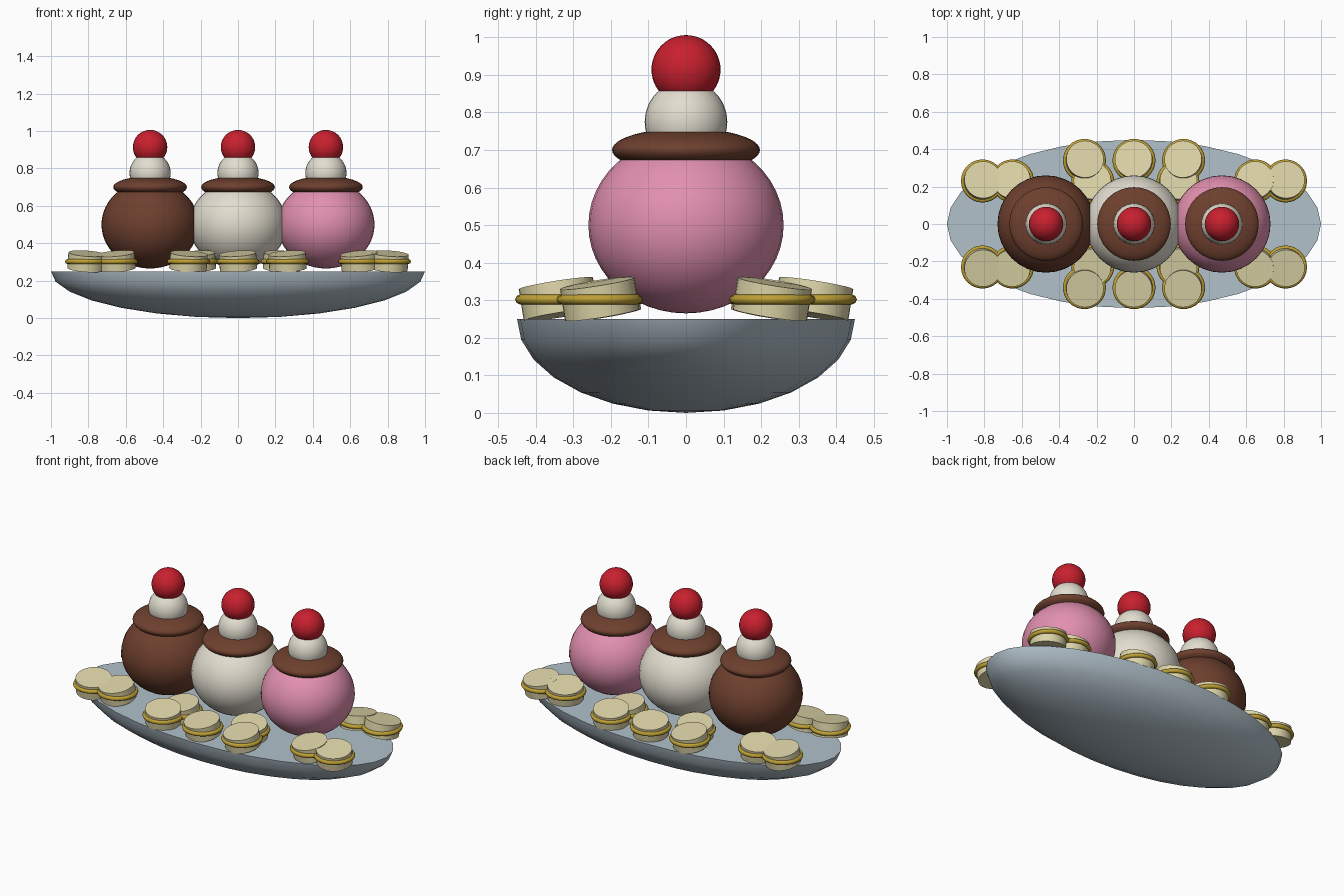
import bpy, bmesh, math
from mathutils import Matrix, Euler

cube = bpy.data.objects.get("Cube")
if cube:
    bpy.data.objects.remove(cube, do_unlink=True)


def srgb(*rgb):
    return [((c / 255 + 0.055) / 1.055) ** 2.4 for c in rgb] + [1]


def material(name, *rgb):
    m = bpy.data.materials.new(name)
    m.use_nodes = True
    m.diffuse_color = srgb(*rgb)
    m.node_tree.nodes["Principled BSDF"].inputs["Base Color"].default_value = srgb(*rgb)
    return m


GLASS = material("pale blue glass", 178, 193, 203)
CHOCOLATE = material("chocolate", 110, 64, 46)
VANILLA = material("vanilla cream", 226, 221, 207)
STRAWBERRY = material("strawberry pink", 226, 144, 175)
CHERRY = material("cherry red", 200, 32, 46)
BANANA = material("banana flesh", 222, 213, 168)
PEEL = material("banana peel gold", 190, 160, 52)


def finish(name, bm, mat):
    mesh = bpy.data.meshes.new(name)
    bmesh.ops.recalc_face_normals(bm, faces=bm.faces)
    bm.to_mesh(mesh)
    bm.free()
    obj = bpy.data.objects.new(name, mesh)
    mesh.materials.append(mat)
    bpy.context.collection.objects.link(obj)
    bpy.ops.object.select_all(action="DESELECT")
    obj.select_set(True)
    bpy.context.view_layer.objects.active = obj
    bpy.ops.object.shade_smooth_by_angle(angle=math.radians(40))
    return obj


def ball(name, loc, radius, height, mat):
    bm = bmesh.new()
    bmesh.ops.create_uvsphere(bm, u_segments=32, v_segments=24, radius=1)
    bmesh.ops.scale(bm, vec=(radius, radius, height), verts=bm.verts)
    finish(name, bm, mat).location = loc


# Boat dish: lower half of an ellipsoid with a flat top
bm = bmesh.new()
bmesh.ops.create_uvsphere(bm, u_segments=32, v_segments=14, radius=1)
bmesh.ops.bisect_plane(bm, geom=bm.verts[:] + bm.edges[:] + bm.faces[:], dist=1e-4,
                       plane_co=(0, 0, 0), plane_no=(0, 0, 1), clear_outer=True)
bmesh.ops.holes_fill(bm, edges=[e for e in bm.edges if e.is_boundary], sides=0)
bmesh.ops.scale(bm, vec=(1, 0.45, 0.25), verts=bm.verts)
finish("dish", bm, GLASS).location.z = 0.25

# Three scoops, each with sauce, whipped cream and a cherry
for x, flavour, mat in ((-0.47, "chocolate", CHOCOLATE), (0, "vanilla", VANILLA),
                        (0.47, "strawberry", STRAWBERRY)):
    ball(flavour + "_scoop", (x, 0, 0.5), 0.26, 0.235, mat)
    ball(flavour + "_sauce", (x, 0, 0.7), 0.197, 0.058, CHOCOLATE)
    ball(flavour + "_whipped_cream", (x, 0, 0.775), 0.11, 0.11, VANILLA)
    ball(flavour + "_cherry", (x, 0, 0.914), 0.092, 0.092, CHERRY)


# Banana slice: tilted disc inside a level band of peel
def banana_slice(x, y, tilt):
    side = 1 if y > 0 else -1
    bm = bmesh.new()
    bmesh.ops.create_cone(bm, cap_ends=True, segments=32, radius1=0.1, radius2=0.1, depth=0.085)
    flesh = finish("banana_slice", bm, BANANA)
    flesh.location = (x, y, 0.303)
    flesh.rotation_euler = (math.radians(-9 * side), math.radians(tilt), 0)
    bpy.ops.mesh.primitive_torus_add(location=(x, y, 0.302), major_segments=32, minor_segments=8,
                                     major_radius=0.102, minor_radius=0.013)
    band = bpy.context.object
    band.name = "banana_peel"
    band.data.materials.append(PEEL)
    bpy.ops.object.shade_smooth_by_angle(angle=math.radians(50))


for side in (-1, 1):
    for x, y, tilt in ((-0.81, 0.23, 4), (-0.65, 0.23, -5), (-0.265, 0.34, 4),
                       (-0.22, 0.225, -4), (0, 0.34, -4), (0.235, 0.225, 4),
                       (0.265, 0.34, -4), (0.65, 0.23, -5), (0.81, 0.23, 4)):
        banana_slice(x, y * side, tilt)
